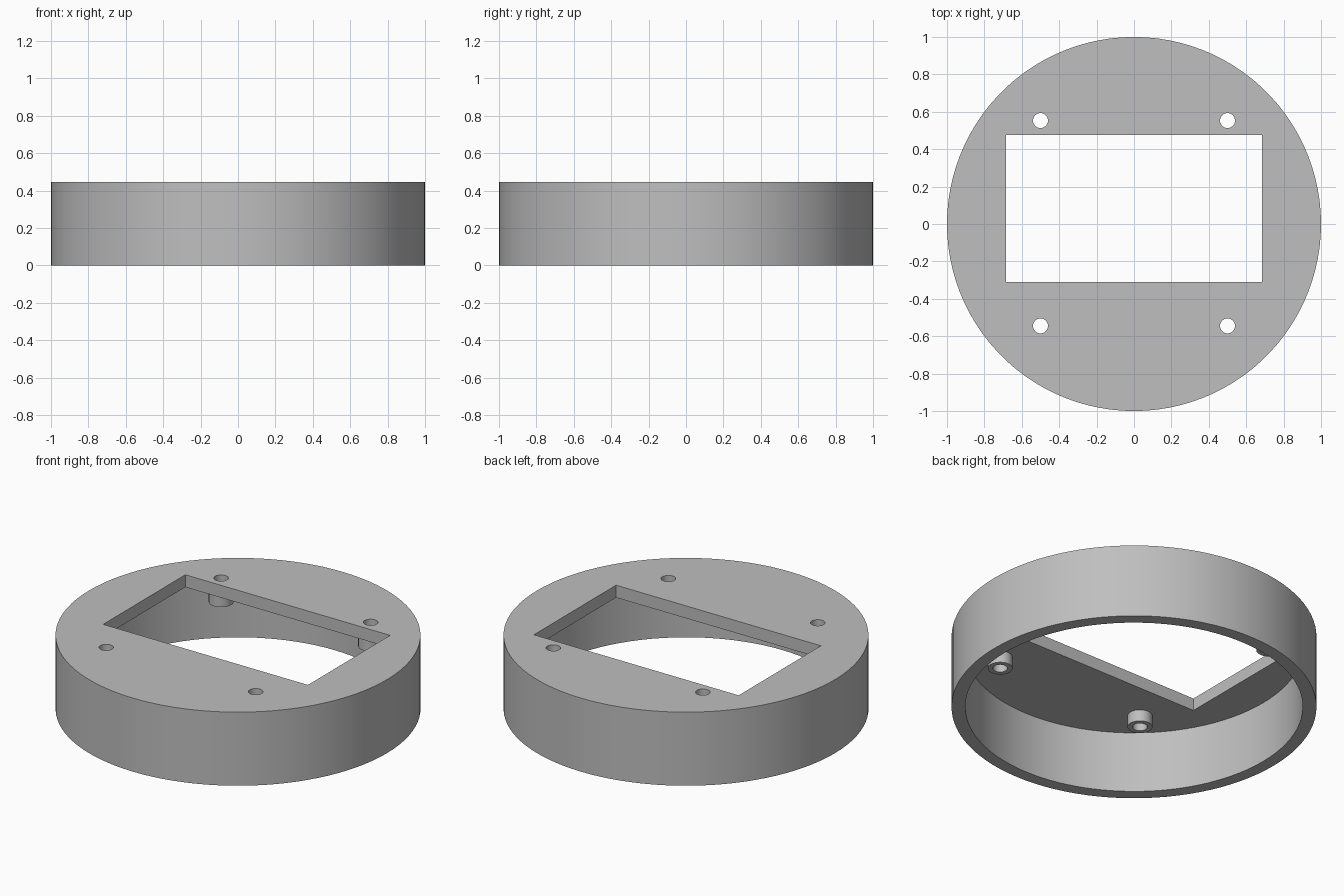
import bpy, bmesh, math

cube = bpy.data.objects.get("Cube")
if cube:
    bpy.data.objects.remove(cube, do_unlink=True)

HEIGHT, UNDERSIDE, BOSS_END = 0.445, 0.37, 0.30
OUTER_R, INNER_R = 1.0, 0.925
BOSS_R, HOLE_R = 0.068, 0.04
HOLES = [(x, y) for x in (-0.5, 0.5) for y in (-0.545, 0.553)]

grey = bpy.data.materials.new("plain grey")
grey.use_nodes = True
colour = (0.52, 0.52, 0.52, 1)
grey.diffuse_color = colour
grey.node_tree.nodes["Principled BSDF"].inputs["Base Color"].default_value = colour


def add_object(name, bm, location=(0, 0, 0)):
    bmesh.ops.recalc_face_normals(bm, faces=bm.faces)
    mesh = bpy.data.meshes.new(name)
    bm.to_mesh(mesh)
    bm.free()
    mesh.materials.append(grey)
    obj = bpy.data.objects.new(name, mesh)
    obj.location = location
    bpy.context.collection.objects.link(obj)
    return obj


def lathe(name, profile, sides, closed=False, location=(0, 0, 0)):
    """Spin (radius, z) points about z; points on the axis become caps."""
    bm = bmesh.new()
    verts = [bm.verts.new((r, 0, z)) for r, z in profile]
    edges = [bm.edges.new(pair) for pair in zip(verts, verts[1:])]
    if closed:
        edges.append(bm.edges.new((verts[-1], verts[0])))
    bmesh.ops.spin(bm, geom=verts + edges, cent=(0, 0, 0), axis=(0, 0, 1),
                   angle=math.tau, steps=sides)
    bmesh.ops.remove_doubles(bm, verts=bm.verts, dist=1e-4)
    return add_object(name, bm, location)


def select_only(obj):
    bpy.ops.object.select_all(action='DESELECT')
    obj.select_set(True)
    bpy.context.view_layer.objects.active = obj


def smooth(obj):
    select_only(obj)
    bpy.ops.object.shade_smooth_by_angle(angle=math.radians(30))


def cut(target, cutter):
    cutter.hide_render = True
    mod = target.modifiers.new("cut", 'BOOLEAN')
    mod.operation, mod.solver, mod.object = 'DIFFERENCE', 'EXACT', cutter
    select_only(target)
    bpy.ops.object.modifier_apply(modifier=mod.name)
    bpy.data.objects.remove(cutter, do_unlink=True)


# Round cover: a top plate with a wall, open below
cover = lathe("round_cover", [(0, HEIGHT), (OUTER_R, HEIGHT), (OUTER_R, 0),
                              (INNER_R, 0), (INNER_R, UNDERSIDE), (0, UNDERSIDE)], 100)

# Rectangular window through the plate
bm = bmesh.new()
bmesh.ops.create_cube(bm, size=1)
bmesh.ops.scale(bm, vec=(1.37, 0.785, 0.3), verts=bm.verts)
cut(cover, add_object("window_cutter", bm, (0, 0.0825, 0.4)))

# Screw holes and the hollow bosses under them
for i, (x, y) in enumerate(HOLES, 1):
    cut(cover, lathe("hole_cutter", [(0, 0.2), (HOLE_R, 0.2), (HOLE_R, 0.6), (0, 0.6)],
                     32, location=(x, y, 0)))
    boss = lathe(f"screw_boss_{i}", [(HOLE_R, UNDERSIDE), (HOLE_R, BOSS_END),
                                     (BOSS_R, BOSS_END), (BOSS_R, UNDERSIDE)],
                 32, closed=True, location=(x, y, 0))
    smooth(boss)
smooth(cover)
